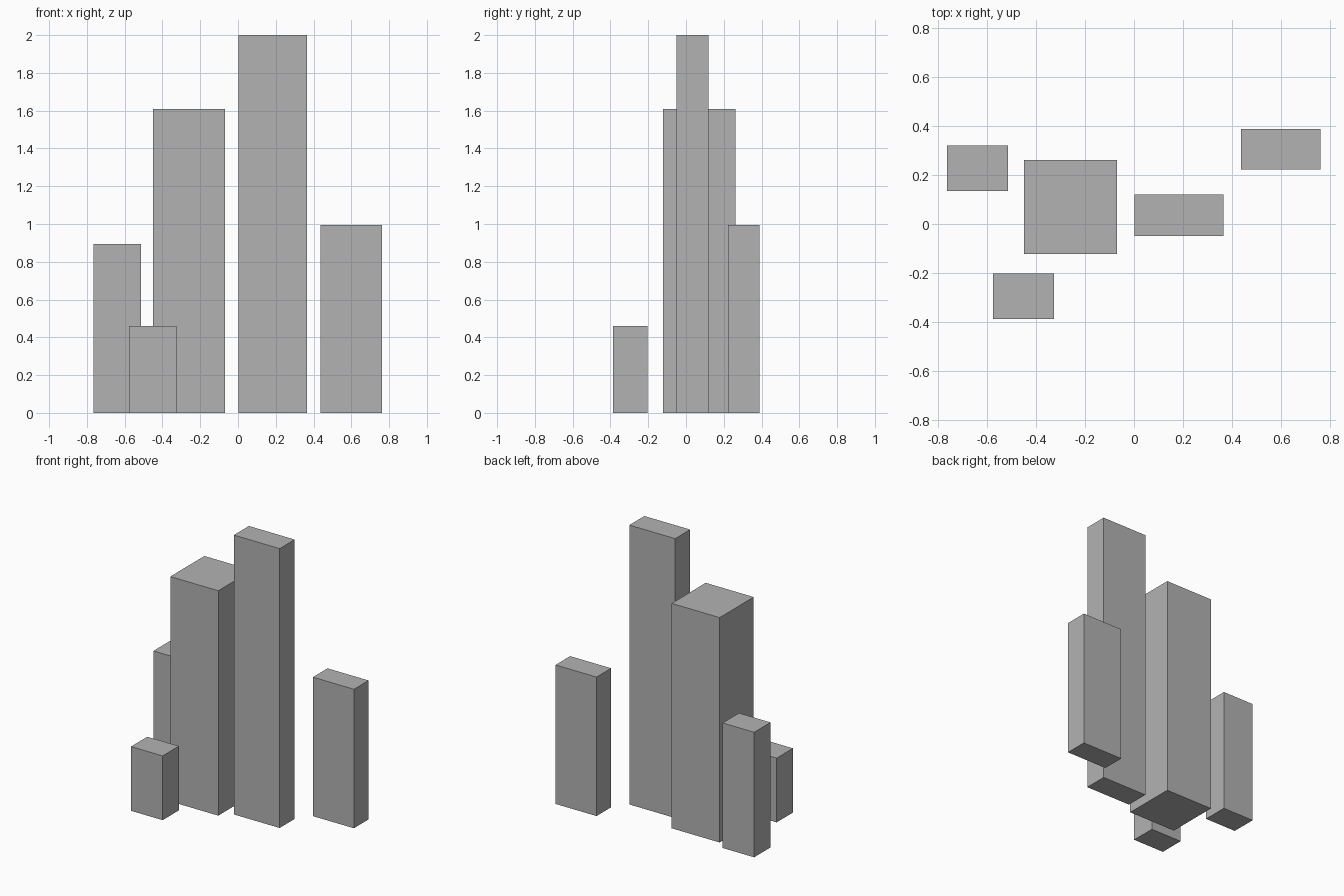
import bpy
import bmesh
from mathutils import Matrix, Vector

default = bpy.data.objects.get("Cube")
if default:
    bpy.data.objects.remove(default, do_unlink=True)

# Single plain grey
grey = bpy.data.materials.new("concrete_grey")
grey.use_nodes = True
colour = (0.45, 0.45, 0.45, 1)
grey.diffuse_color = colour
bsdf = next(n for n in grey.node_tree.nodes if n.type == "BSDF_PRINCIPLED")
bsdf.inputs["Base Color"].default_value = colour


def tower(name, x0, x1, y0, y1, height):
    """Flat-roofed block standing on the ground."""
    bm = bmesh.new()
    centre = Vector(((x0 + x1) / 2, (y0 + y1) / 2, height / 2))
    size = Matrix.Diagonal((x1 - x0, y1 - y0, height, 1))
    bmesh.ops.create_cube(bm, size=1, matrix=Matrix.Translation(centre) @ size)
    mesh = bpy.data.meshes.new(name)
    bm.to_mesh(mesh)
    bm.free()
    mesh.materials.append(grey)
    obj = bpy.data.objects.new(name, mesh)
    bpy.context.collection.objects.link(obj)


# Skyline of separate towers
tower("tallest_tower", 0.002, 0.365, -0.05, 0.12, 2.0)
tower("wide_tower", -0.45, -0.07, -0.123, 0.262, 1.61)
tower("left_tower", 0.437, 0.762, 0.223, 0.388, 0.995)
tower("right_tower", -0.764, -0.514, 0.135, 0.32, 0.895)
tower("front_low_block", -0.576, -0.326, -0.387, -0.203, 0.46)
